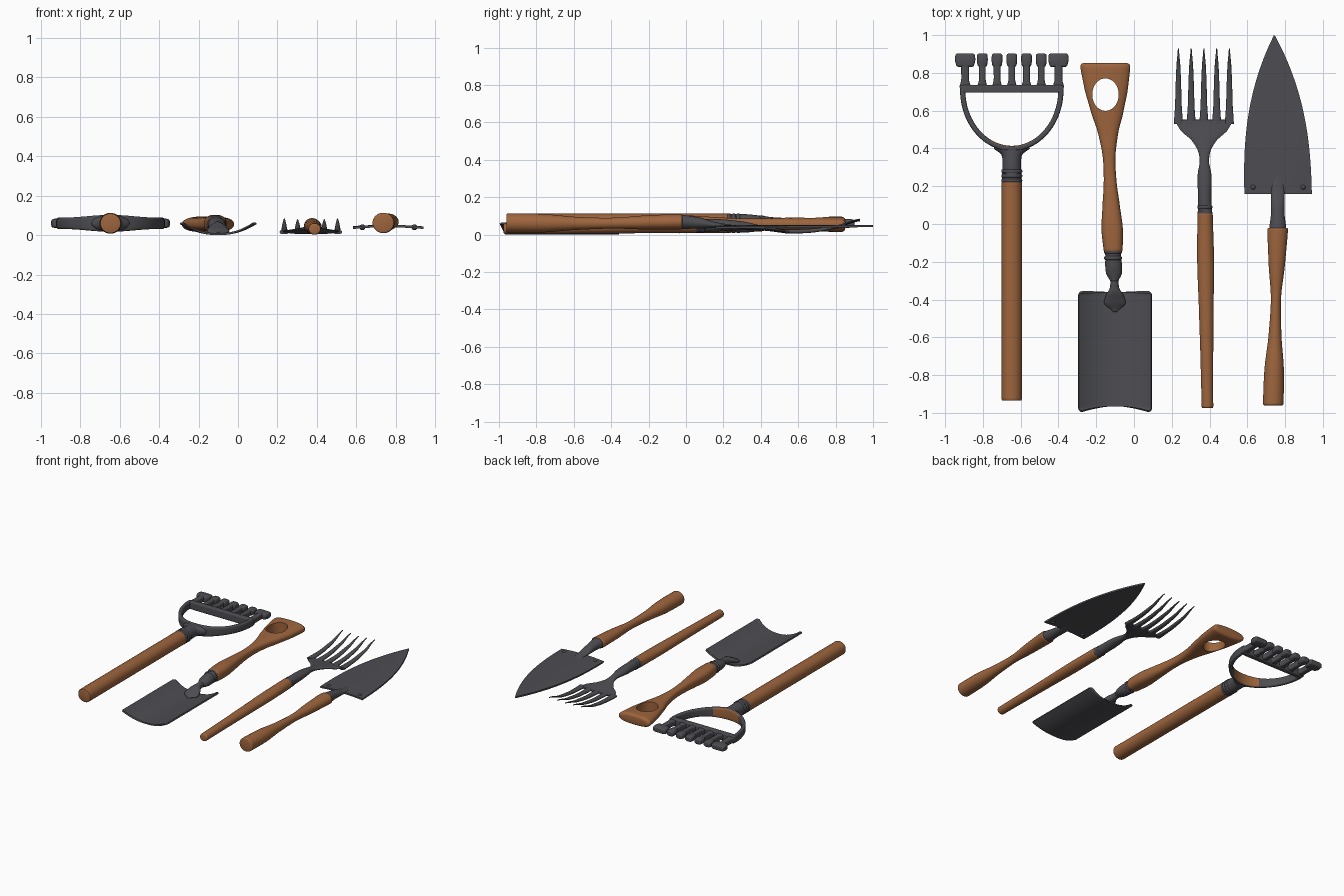
import bpy, bmesh
from math import sin, cos, pi, sqrt, copysign

if "Cube" in bpy.data.objects:
    bpy.data.objects.remove(bpy.data.objects["Cube"])


def material(name, colour):
    mat = bpy.data.materials.new(name)
    mat.use_nodes = True
    mat.diffuse_color = (*colour, 1)
    shader = next(n for n in mat.node_tree.nodes if n.type == "BSDF_PRINCIPLED")
    shader.inputs["Base Color"].default_value = (*colour, 1)
    shader.inputs["Roughness"].default_value = .6
    return mat


STEEL = material("dark steel", (.075, .073, .083))
WOOD = material("brown wood", (.34, .13, .047))


def finish(obj):
    """Apply the modifiers and smooth everything but the sharp edges."""
    bpy.ops.object.select_all(action="DESELECT")
    obj.select_set(True)
    bpy.context.view_layer.objects.active = obj
    for modifier in list(obj.modifiers):
        bpy.ops.object.modifier_apply(modifier=modifier.name)
    bpy.ops.object.shade_smooth_by_angle(angle=.7)


def make(name, bm, *materials):
    bmesh.ops.recalc_face_normals(bm, faces=bm.faces)
    mesh = bpy.data.meshes.new(name)
    bm.to_mesh(mesh)
    bm.free()
    for mat in materials:
        mesh.materials.append(mat)
    obj = bpy.data.objects.new(name, mesh)
    bpy.context.collection.objects.link(obj)
    return obj


def sample(values, t):
    """Smooth curve through evenly spaced values, for t from 0 to 1."""
    last = len(values) - 1
    if last == 0:
        return values[0]
    i = min(int(t * last), last - 1)
    t = t * last - i
    before, a, b, after = (values[min(max(i + k, 0), last)] for k in (-1, 0, 1, 2))
    if last == 1:
        return a + t * (b - a)
    ease = t * t * (3 - 2 * t)
    bend = (1 - t) * (b - before) - t * (after - a)
    return a + ease * (b - a) + .4 * t * (1 - t) * bend


def stations(start, end, count=40):
    """Points from start to end, closer together near both ends."""
    for k in range(count + 1):
        t = (1 - cos(pi * k / count)) / 2
        x, y = (a + t * (b - a) for a, b in zip(start, end))
        yield t, x, y, min(t, 1 - t) * abs(end[1] - start[1])


def rounding(distance, radius):
    """How far a rounded edge draws in, at a distance from the end."""
    short = max(0, radius - distance)
    return radius - sqrt(radius * radius - short * short)


def section(sides, power):
    """Unit circle, squarer for higher powers."""
    angles = [2 * pi * (i + .5) / sides for i in range(sides)]
    return [[copysign(abs(v) ** (2 / power), v) for v in (cos(a), sin(a))] for a in angles]


def skin(rings, closed=True):
    bm = bmesh.new()
    loops = [[bm.verts.new(point) for point in ring] for ring in rings]
    size = len(loops[0])
    for a, b in zip(loops, loops[1:]):
        for i in range(size if closed else size - 1):
            j = (i + 1) % size
            bm.faces.new((a[i], a[j], b[j], b[i]))
    if closed:
        bm.faces.new(loops[0])
        bm.faces.new(loops[-1])
    return bm


def turned(name, mat, start, end, widths, heights, lift, rim=.008, sides=24, power=2):
    """Shaped bar; half widths, half heights and centre heights run along it."""
    rings = []
    for t, x, y, distance in stations(start, end):
        width, height = sample(widths, t), sample(heights, t)
        inset = rounding(distance, min(rim, width / 2, height / 2))
        rings.append([(x + c * (width - inset), y, sample(lift, t) + s * (height - inset))
                      for c, s in section(sides, power)])
    obj = make(name, skin(rings), mat)
    finish(obj)
    return obj


def ferrule_rings(name, x, z, radius, places):
    for i, y in enumerate(places):
        turned(f"{name}_{i + 1}", STEEL, (x, y - .01), (x, y + .01), [radius], [radius * .95], [z])


def blade(name, start, end, half_width, place, thickness):
    """Sheet whose width, end shape and bend follow rules of t and u (-1 to 1 across)."""
    across = [i / 12 - 1 for i in range(25)]
    rings = []
    for t, x, y, distance in stations(start, end):
        width = half_width(t, distance)
        rings.append([(x + u * width, *place(t, u, y)) for u in across])
    obj = make(name, skin(rings, closed=False), STEEL)
    modifier = obj.modifiers.new("thickness", "SOLIDIFY")
    modifier.thickness, modifier.offset = thickness, 0
    finish(obj)


# Rake: handle, collar and head
RAKE_X, RAKE_Z = -.647, .06
turned("rake_handle", WOOD, (RAKE_X, -.935), (RAKE_X, .23), [.054], [.052], [RAKE_Z])
turned("rake_collar", STEEL, (RAKE_X, .215), (RAKE_X, .405),
       [.052, .052, .05, .05, .056, .1], [.05, .05, .042], [RAKE_Z])
ferrule_rings("rake_collar_ring", RAKE_X, RAKE_Z, .056, (.23, .255, .28))

# Half-oval bow, with the wood core showing on its inner face
rings = []
for k in range(49):
    angle = pi + pi * k / 48
    height = .029 + .014 * sin(angle) ** 6
    rings.append([(RAKE_X + cos(angle) * (.26 + .014 * c),
                   .71 + sin(angle) * (.31 + .014 * c),
                   RAKE_Z + height * s) for c, s in section(20, 4)])
bow = make("rake_bow", skin(rings), STEEL, WOOD)
for face in bow.data.polygons:
    if face.normal.y > .6 and abs(face.center.x - RAKE_X) < .11:
        face.material_index = 1 if face.center.y < .5 else 0
finish(bow)
turned("rake_bar", STEEL, (RAKE_X, .695), (RAKE_X, .735), [.274], [.029], [RAKE_Z],
       sides=40, power=12)


def tooth(name, x, stem, head, rim, power):
    turned(f"{name}_stem", STEEL, (x, .72), (x, .85),
           [stem + .01, stem, stem, stem], [.022], [RAKE_Z], power=4)
    turned(f"{name}_head", STEEL, (x, .832), (x, .902),
           [head * .85, head, head * .95], [.022, .024, .02], [RAKE_Z], rim, power=power)


for i in range(5):
    tooth(f"rake_tooth_{i + 1}", RAKE_X + .078 * (i - 2), .018, .029, .012, 3)
for side, label in ((-1, "right"), (1, "left")):
    tooth(f"rake_end_tooth_{label}", RAKE_X + side * .247, .021, .054, .01, 5)

# Spade: handle with an oval grip hole
grip = turned("spade_handle", WOOD, (-.11, -.155), (-.153, .852),
              [.05, .057, .046, .034, .033, .052, .088, .117, .134],
              [.046, .048, .04, .032, .032, .036, .04, .041], [.055], .02, 32, 2.5)
bm = bmesh.new()
bmesh.ops.create_cone(bm, cap_ends=True, segments=40, radius1=1, radius2=1, depth=1)
cutter = make("grip_hole_cutter", bm)
cutter.location, cutter.scale = (-.151, .685, .05), (.07, .086, .4)
cutter.hide_render = True
modifier = grip.modifiers.new("hole", "BOOLEAN")
modifier.operation, modifier.object, modifier.solver = "DIFFERENCE", cutter, "EXACT"
finish(grip)
bpy.data.objects.remove(cutter)

# Spade: socket, neck and dished blade with a hollowed end
turned("spade_socket", STEEL, (-.112, -.13), (-.104, -.305),
       [.044, .042, .045, .042, .022], [.042, .04, .024], [.055, .047])
ferrule_rings("spade_socket_ring", -.111, .055, .048, (-.147, -.18))
turned("spade_neck", STEEL, (-.104, -.295), (-.1, -.465),
       [.022, .025, .048, .056, .012], [.024, .025, .02, .004], [.047, .042, .022, .01])
blade("spade_blade", (-.1, -.36), (-.1, -.992),
      lambda t, distance: .193 - rounding(distance, .018),
      lambda t, u, y: (y + .027 * t ** 4 * (1 - u * u), .005 + .056 * abs(u) ** 2.2), .01)

# Hand fork
FORK_X = .37
turned("fork_handle", WOOD, (.389, -.975), (.376, .06),
       [.031, .034, .039, .045, .041], [.029, .039], [.031, .048])
turned("fork_head", STEEL, (.376, .045), (FORK_X, .552),
       [.038, .036, .036, .038, .036, .025, .032, .064, .125, .154],
       [.036, .033, .021, .012, .01], [.048, .05, .05, .032, .016])
ferrule_rings("fork_ring", .375, .048, .04, (.06, .09))
for i in range(5):
    x, rise = FORK_X + .0675 * (i - 2), .004 * abs(i - 2)
    turned(f"fork_tine_{i + 1}", STEEL, (x, .53), (x, .93),
           [.024, .018, .015, .011, .003], [.011, .01, .003],
           [.016, .02, .04, .074 + rise], rim=0, sides=14, power=2.5)

# Trowel
turned("trowel_handle", WOOD, (.737, -.96), (.761, -.02),
       [.055, .052, .034, .027, .044, .055], [.052, .05, .035, .029, .038, .042],
       [.062, .06, .068])
turned("trowel_shank", STEEL, (.761, -.03), (.761, .27),
       [.046, .037, .036, .033, .012], [.038, .03, .014, .004], [.068, .062, .05, .046])
blade("trowel_blade", (.763, .158), (.743, .999),
      lambda t, distance: .002 + .176 * (1 - t ** 2.5),
      lambda t, u, y: (y, .046 - .009 * u * u * (1 - t)), .012)
for x, label in ((.631, "right"), (.895, "left")):
    bm = bmesh.new()
    bmesh.ops.create_uvsphere(bm, u_segments=16, v_segments=8, radius=.015)
    rivet = make(f"trowel_rivet_{label}", bm, STEEL)
    rivet.location = (x, .195, .04)
    finish(rivet)
